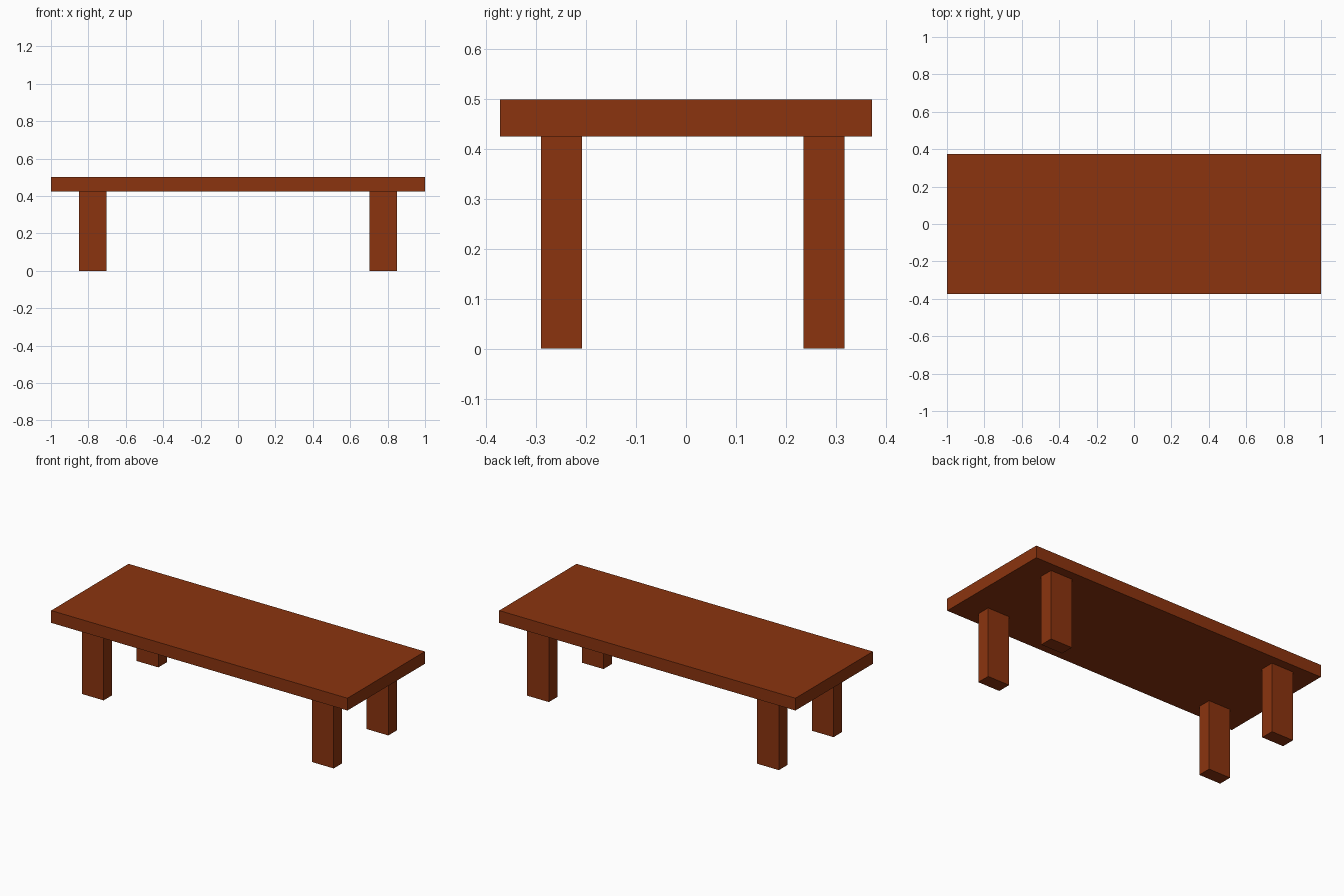
import bpy
import bmesh
from mathutils import Matrix, Vector

if "Cube" in bpy.data.objects:
    bpy.data.objects.remove(bpy.data.objects["Cube"])

wood = bpy.data.materials.new("reddish_brown_wood")
wood.diffuse_color = (0.258, 0.034, 0.0046, 1.0)
wood.use_nodes = True
wood.node_tree.nodes["Principled BSDF"].inputs["Base Color"].default_value = wood.diffuse_color


def box(name, low, high):
    """Flat-faced box between two opposite corners."""
    low, high = Vector(low), Vector(high)
    bm = bmesh.new()
    matrix = Matrix.Translation((low + high) / 2) @ Matrix.Diagonal((*(high - low), 1))
    bmesh.ops.create_cube(bm, size=1, matrix=matrix)
    mesh = bpy.data.meshes.new(name)
    bm.to_mesh(mesh)
    bm.free()
    mesh.materials.append(wood)
    obj = bpy.data.objects.new(name, mesh)
    bpy.context.collection.objects.link(obj)
    return obj


# Table top slab
box("table_top", (-1, -0.373, 0.425), (1, 0.373, 0.5))

# Four legs; the pairs sit slightly towards the back
for depth, y0, y1 in (("front", -0.291, -0.209), ("back", 0.236, 0.318)):
    for side, x0, x1 in (("left", -0.85, -0.703), ("right", 0.703, 0.85)):
        box(f"{depth}_{side}_leg", (x0, y0, 0), (x1, y1, 0.425))
